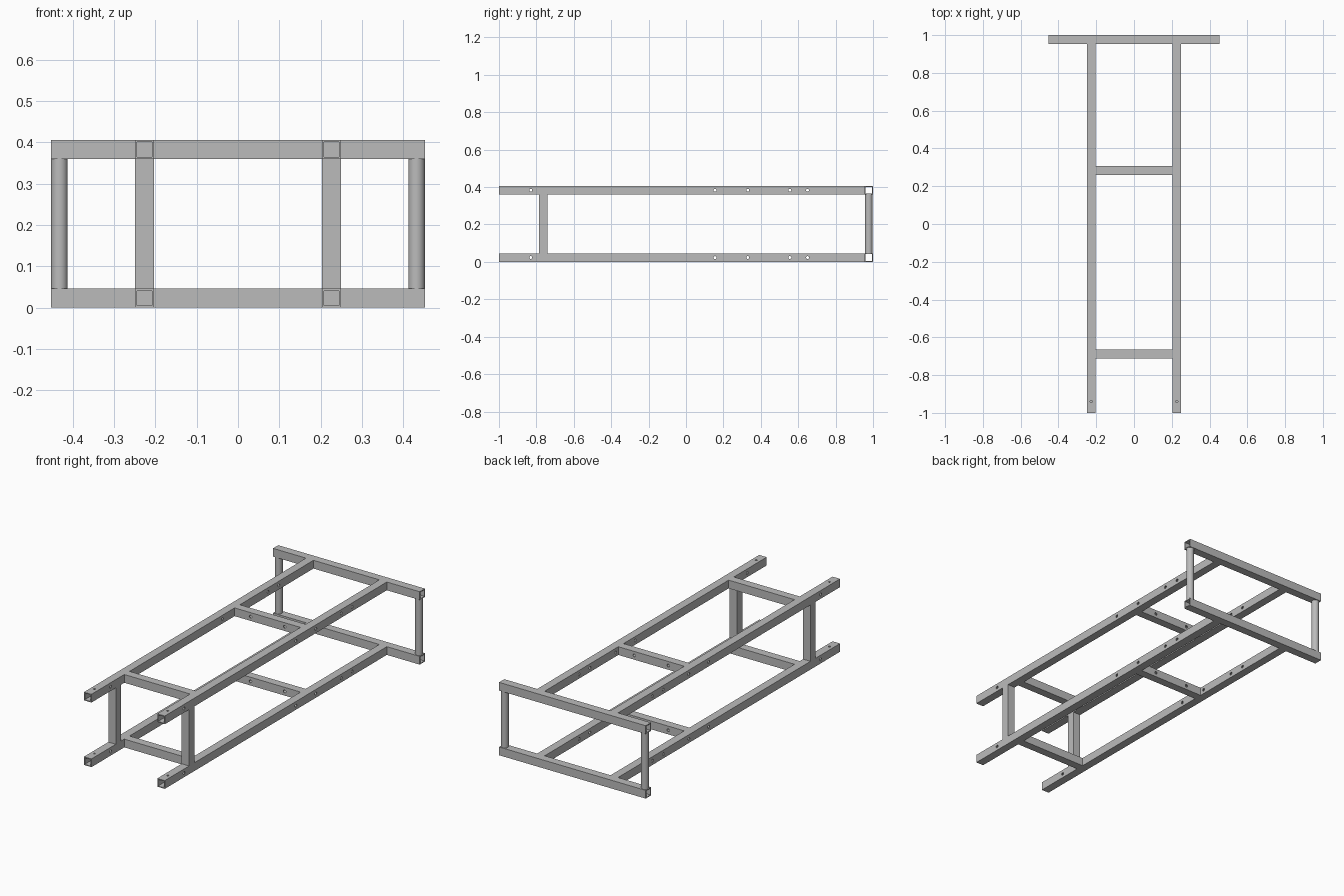
import bpy, bmesh, math
from mathutils import Vector

cube = bpy.data.objects.get("Cube")
if cube:
    bpy.data.objects.remove(cube, do_unlink=True)

TUBE = 0.046          # square tube width
WALL = 0.005
HEIGHT = 0.406
LEVELS = {"lower": TUBE / 2, "upper": HEIGHT - TUBE / 2}
SIDES = {"right": -1, "left": 1}
RAIL_X = 0.226
BACK_Y = 1 - TUBE / 2

steel = bpy.data.materials.new("grey steel")
steel.use_nodes = True
grey = (0.5, 0.5, 0.5, 1)
steel.diffuse_color = grey
steel.node_tree.nodes["Principled BSDF"].inputs["Base Color"].default_value = grey


def make_object(name, bm):
    bmesh.ops.recalc_face_normals(bm, faces=bm.faces)
    mesh = bpy.data.meshes.new(name)
    bm.to_mesh(mesh)
    bm.free()
    mesh.materials.append(steel)
    obj = bpy.data.objects.new(name, mesh)
    bpy.context.collection.objects.link(obj)
    return obj


def sweep(bm, start, end, radii, sides):
    """Sweep one outline (solid rod) or two outlines (hollow tube)."""
    start, end = Vector(start), Vector(end)
    turn = Vector((0, 0, 1)).rotation_difference(end - start)
    angles = [math.tau * (i + 0.5) / sides for i in range(sides)]
    rings = [[bm.verts.new(p + turn @ Vector((r * math.cos(a), r * math.sin(a), 0)))
              for a in angles] for r in radii for p in (start, end)]

    def bridge(a, b):
        for i in range(sides):
            j = (i + 1) % sides
            bm.faces.new((a[i], a[j], b[j], b[i]))

    bridge(rings[0], rings[1])
    if len(radii) == 2:
        bridge(rings[2], rings[3])
        bridge(rings[0], rings[2])
        bridge(rings[1], rings[3])
    else:
        bm.faces.new(rings[0])
        bm.faces.new(rings[1])


def square_tube(name, start, end):
    bm = bmesh.new()
    diagonal = math.sqrt(2)
    sweep(bm, start, end, (TUBE / 2 * diagonal, (TUBE / 2 - WALL) * diagonal), 4)
    return make_object(name, bm)


def drill(obj, holes):
    """Cut round holes, each given as start, end and radius."""
    bm = bmesh.new()
    for start, end, radius in holes:
        sweep(bm, start, end, (radius,), 16)
    cutter = make_object("hole_cutter", bm)
    cutter.hide_render = True
    mod = obj.modifiers.new("holes", 'BOOLEAN')
    mod.operation = 'DIFFERENCE'
    mod.solver = 'EXACT'
    mod.object = cutter
    graph = bpy.context.evaluated_depsgraph_get()
    obj.data = bpy.data.meshes.new_from_object(obj.evaluated_get(graph))
    obj.modifiers.clear()
    bpy.data.objects.remove(cutter, do_unlink=True)


for level, z in LEVELS.items():
    # Long rails with bolt holes across them and one in the top near the front
    for side, s in SIDES.items():
        x = s * RAIL_X
        rail = square_tube(f"{level}_{side}_rail", (x, -1, z), (x, 1 - TUBE, z))
        holes = [((x - TUBE, y, z), (x + TUBE, y, z), 0.008)
                 for y in (-0.83, 0.155, 0.33, 0.555, 0.65)]
        holes.append(((x, -0.94, z), (x, -0.94, z + TUBE), 0.006))
        drill(rail, holes)

    # Cross members between the rails
    inner = RAIL_X - TUBE / 2
    square_tube(f"{level}_front_crossbar", (-inner, -0.688, z), (inner, -0.688, z))
    y = 0.283
    middle = square_tube(f"{level}_middle_crossbar", (-inner, y, z), (inner, y, z))
    drill(middle, [((x, y - TUBE, z), (x, y + TUBE, z), 0.008) for x in (-0.105, 0.105)])

    # Wide bar across the back
    square_tube(f"{level}_back_bar", (-0.452, BACK_Y, z), (0.452, BACK_Y, z))

for side, s in SIDES.items():
    # Square uprights near the front
    x = s * RAIL_X
    square_tube(f"{side}_front_upright", (x, -0.763, TUBE), (x, -0.763, HEIGHT - TUBE))
    # Round uprights at the ends of the back bars
    bm = bmesh.new()
    x = s * 0.432
    sweep(bm, (x, BACK_Y, TUBE), (x, BACK_Y, HEIGHT - TUBE), (0.02, 0.015), 32)
    post = make_object(f"{side}_back_round_upright", bm)
    bpy.ops.object.select_all(action='DESELECT')
    post.select_set(True)
    bpy.context.view_layer.objects.active = post
    bpy.ops.object.shade_smooth_by_angle(angle=math.radians(30))
